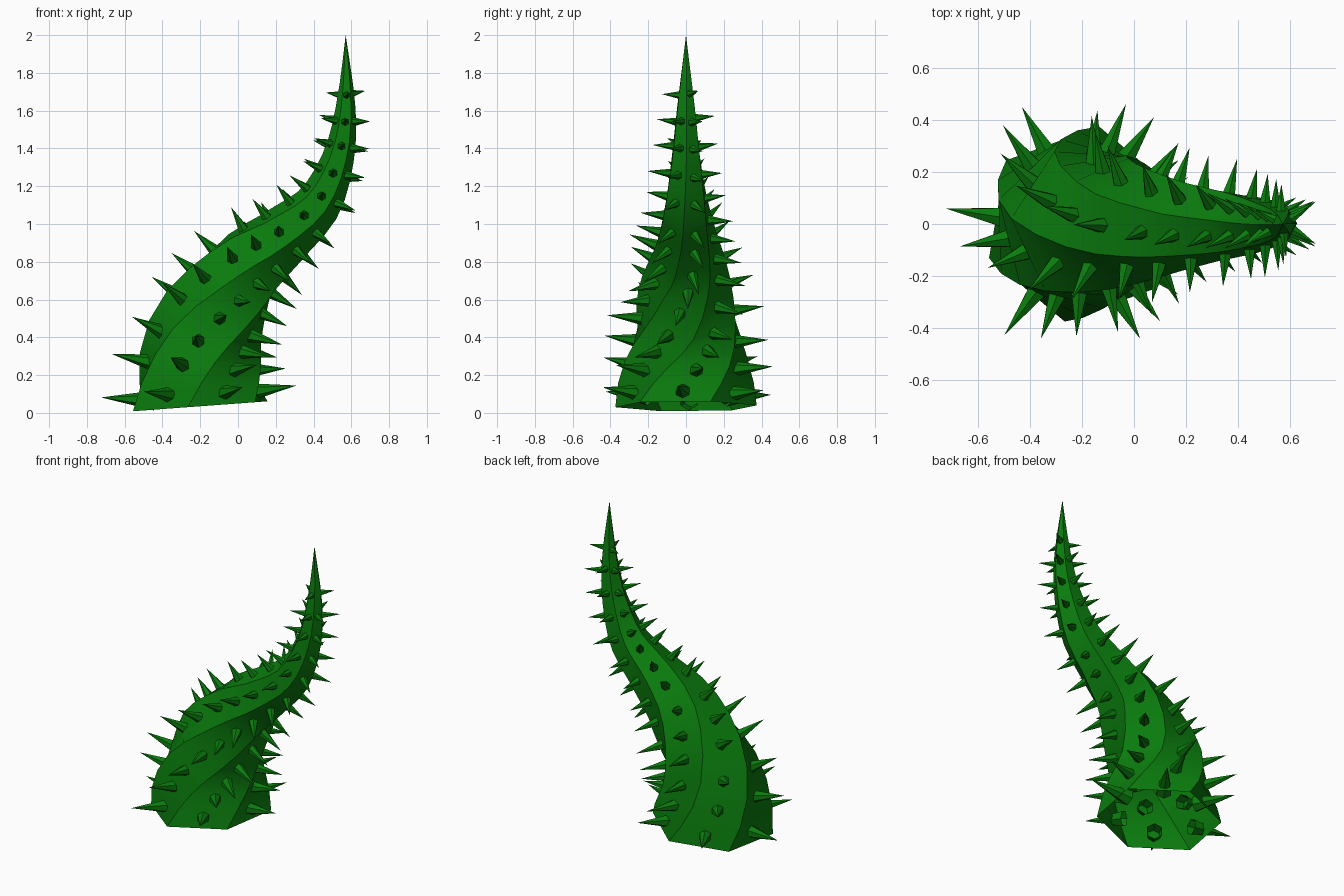
import bpy, bmesh, math, random
from mathutils import Vector, Matrix

random.seed(4)
cube = bpy.data.objects.get("Cube")
if cube:
    bpy.data.objects.remove(cube)

green = bpy.data.materials.new("vine green")
green.use_nodes = True
color = (0.003, 0.2, 0.004, 1)
green.diffuse_color = color
green.node_tree.nodes["Principled BSDF"].inputs["Base Color"].default_value = color

# Spine controls: x, z, radius, twist in degrees (first and last only steer the ends)
CONTROLS = [Vector(c) for c in (
    (-0.12, -0.34, 0.42, -34), (-0.20, 0.035, 0.38, 0), (-0.175, 0.40, 0.31, 36),
    (0.01, 0.73, 0.23, 70), (0.22, 0.92, 0.168, 87), (0.42, 1.10, 0.125, 95),
    (0.53, 1.35, 0.085, 101), (0.57, 1.62, 0.052, 103), (0.57, 2.0, 0.0, 104),
    (0.56, 2.4, -0.05, 105))]
SPANS = len(CONTROLS) - 3
SIDES = 6
PHASE = 20


def sample(t):
    """Smooth spine value at t in 0..SPANS."""
    i = min(int(t), SPANS - 1)
    f = t - i
    a, b, c, d = CONTROLS[i:i + 4]
    return 0.5 * (2 * b + (c - a) * f + (2 * a - 5 * b + 4 * c - d) * f * f
                  + (3 * b - a - 3 * c + d) * f ** 3)


def station(t):
    """Centre, radius, twist and cross-section axes at t."""
    p = sample(t)
    step = sample(min(t + 0.01, SPANS)) - sample(max(t - 0.01, 0))
    tangent = Vector((step[0], 0, step[1])).normalized()
    side = Vector((tangent.z, 0, -tangent.x))
    return Vector((p[0], 0, p[1])), p[2], p[3], side, tangent


def outward(angle, side):
    a = math.radians(angle)
    return side * math.cos(a) + Vector((0, 1, 0)) * math.sin(a)


def finish(name, bm, angle):
    mesh = bpy.data.meshes.new(name)
    bm.to_mesh(mesh)
    bm.free()
    mesh.materials.append(green)
    obj = bpy.data.objects.new(name, mesh)
    bpy.context.collection.objects.link(obj)
    bpy.ops.object.select_all(action='DESELECT')
    obj.select_set(True)
    bpy.context.view_layer.objects.active = obj
    bpy.ops.object.shade_smooth_by_angle(angle=math.radians(angle))


# Twisted six-sided stem, hollow and open at the base
bm = bmesh.new()
rings = []
STEPS = SPANS * 3
for k in range(STEPS):
    centre, radius, twist, side, _ = station(k * SPANS / STEPS)
    rings.append([bm.verts.new(centre + radius * outward(PHASE + twist + j * 60, side))
                  for j in range(SIDES)])
for low, high in zip(rings, rings[1:]):
    for j in range(SIDES):
        n = (j + 1) % SIDES
        bm.faces.new((low[j], low[n], high[n], high[j]))
tip = bm.verts.new(station(SPANS)[0])
for j in range(SIDES):
    bm.faces.new((rings[-1][j], rings[-1][(j + 1) % SIDES], tip))
finish("stem", bm, 35)

# Arc length table, so that thorns are evenly spaced along the stem
table = [(0.0, 0.0)]
previous = station(0)[0]
for k in range(1, 301):
    t = k * SPANS / 300
    here = station(t)[0]
    table.append((table[-1][0] + (here - previous).length, t))
    previous = here
total = table[-1][0]

# Rows of open-rooted thorns up the middle of every side, sunk through the wall
bm = bmesh.new()
ROW = 14
for j in range(SIDES):
    # the rows end at different heights
    count = ROW - j % 2
    for k in range(count):
        s = 0.06 + k * 0.143 + random.uniform(-0.01, 0.01)
        t = next(u for d, u in table if d >= s)
        centre, radius, twist, side, tangent = station(t)
        normal = outward(PHASE + twist + 30 + j * 60, side)
        f = s / total
        sunk = 0.085 * (1 - f)
        length = (0.19 - 0.115 * f) * random.uniform(0.92, 1.1) + sunk
        width = 0.054 - 0.037 * f
        jitter = Vector([random.uniform(-0.07, 0.07) for _ in range(3)])
        direction = (normal + tangent * 0.12 + jitter).normalized()
        root = centre + normal * radius * math.cos(math.pi / 6) - direction * sunk
        turn = direction.to_track_quat('Z', 'Y').to_matrix().to_4x4()
        bmesh.ops.create_cone(
            bm, cap_ends=False, segments=6, radius1=width, radius2=0, depth=length,
            matrix=Matrix.Translation(root + direction * length / 2) @ turn)
finish("thorns", bm, 20)
